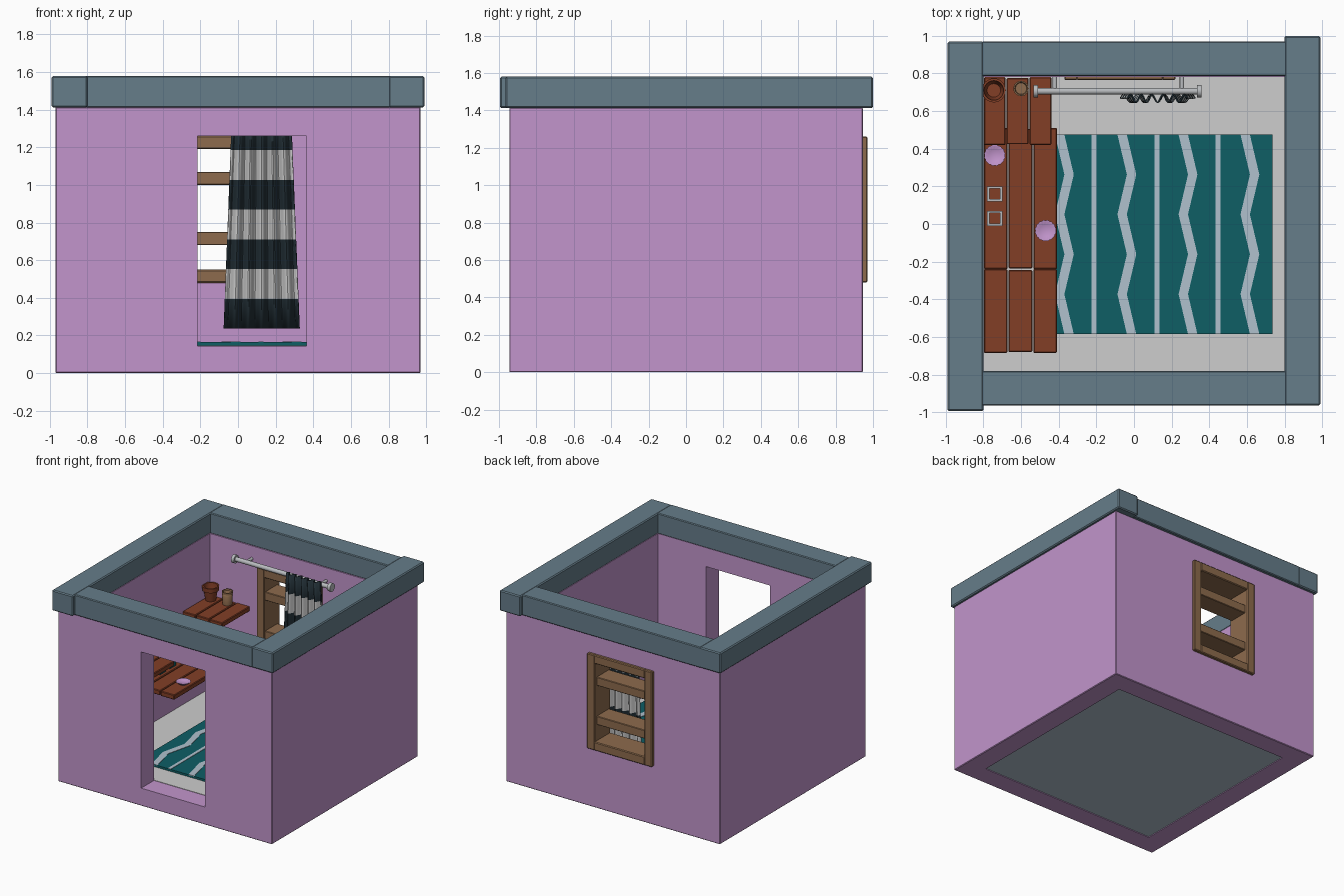
import bpy, bmesh, math
from mathutils import Vector

if "Cube" in bpy.data.objects:
    bpy.data.objects.remove(bpy.data.objects["Cube"])


def mat(name, r, g, b):
    lin = [((c / 255 + 0.055) / 1.055) ** 2.4 if c > 10 else c / 255 / 12.92 for c in (r, g, b)]
    m = bpy.data.materials.new(name)
    m.diffuse_color = (*lin, 1)
    m.use_nodes = True
    m.node_tree.nodes["Principled BSDF"].inputs["Base Color"].default_value = m.diffuse_color
    return m


LILAC = mat("lilac plaster", 194, 149, 204)
SLATE = mat("slate coping", 102, 125, 138)
WHITE = mat("off white", 205, 205, 205)
PALE = mat("pale blue grey", 176, 193, 205)
TEAL = mat("teal", 14, 94, 101)
WOOD = mat("red brown wood", 130, 62, 38)
TAN = mat("tan wood", 141, 107, 77)
DARK = mat("dark navy", 33, 46, 53)
STEEL = mat("rod grey", 184, 187, 190)


def new_obj(name, bm, *mats):
    me = bpy.data.meshes.new(name)
    bmesh.ops.recalc_face_normals(bm, faces=bm.faces)
    bm.to_mesh(me)
    bm.free()
    for m in mats:
        me.materials.append(m)
    ob = bpy.data.objects.new(name, me)
    bpy.context.collection.objects.link(ob)
    return ob


def box(name, x, y, z, m, bevel=0.0):
    bm = bmesh.new()
    bmesh.ops.create_cube(bm, size=1)
    for v in bm.verts:
        v.co = Vector([(a + b) / 2 + c * (b - a) for (a, b), c in zip((x, y, z), v.co)])
    if bevel:
        bmesh.ops.bevel(bm, geom=bm.edges[:], offset=bevel, segments=1, affect='EDGES')
    return new_obj(name, bm, m)


def lathe(name, profile, loc, m, n=24, scallop=0.0):
    """Spin an (r, z) profile round the vertical axis."""
    bm = bmesh.new()
    rings = []
    for r, z in profile:
        rings.append([bm.verts.new((loc[0] + r * (1 + scallop * (i % 2)) * math.cos(math.tau * i / n),
                                    loc[1] + r * (1 + scallop * (i % 2)) * math.sin(math.tau * i / n),
                                    loc[2] + z)) for i in range(n)])
    for a, b in zip(rings, rings[1:]):
        for i in range(n):
            j = (i + 1) % n
            bm.faces.new((a[i], a[j], b[j], b[i]))
    bm.faces.new(rings[0])
    bm.faces.new(rings[-1])
    ob = new_obj(name, bm, m)
    smooth(ob)
    return ob


def smooth(ob):
    bpy.ops.object.select_all(action='DESELECT')
    ob.select_set(True)
    bpy.context.view_layer.objects.active = ob
    bpy.ops.object.shade_smooth_by_angle(angle=math.radians(35))


def cylinder_between(name, a, b, r, m, n=20):
    a, b = Vector(a), Vector(b)
    bm = bmesh.new()
    bmesh.ops.create_cone(bm, cap_ends=True, segments=n, radius1=r, radius2=r, depth=(b - a).length)
    bm.transform((b - a).to_track_quat('Z', 'Y').to_matrix().to_4x4())
    bmesh.ops.translate(bm, verts=bm.verts, vec=(a + b) / 2)
    ob = new_obj(name, bm, m)
    smooth(ob)
    return ob


# walls with room, doorway and window cut out
walls = box("walls", (-.97, .97), (-.945, .945), (0, 1.415), LILAC, .005)
for rng in (((-.80, .80), (-.78, .78), (-.5, 2)),
            ((-.215, .365), (-1.2, -.6), (.145, 1.26)),
            ((-.335, .185), (.6, 1.2), (.515, 1.225))):
    cut = box("cutter", *rng, LILAC)
    cut.hide_render = True
    mod = walls.modifiers.new("cut", 'BOOLEAN')
    mod.object, mod.operation, mod.solver = cut, 'DIFFERENCE', 'EXACT'
    bpy.context.view_layer.objects.active = walls
    bpy.ops.object.modifier_apply(modifier=mod.name)
    bpy.data.objects.remove(cut)

# coping bars along the wall tops
Z = (1.412, 1.58)
box("coping_left", (-.99, -.80), (-.995, .97), Z, SLATE, .008)
box("coping_right", (.80, .99), (-.965, 1.0), Z, SLATE, .008)
box("coping_front", (-.81, .81), (-.965, -.78), Z, SLATE, .006)
box("coping_back", (-.81, .81), (.787, .97), Z, SLATE, .006)

# floor
box("floor_base", (-.80, .80), (-.78, .78), (.006, .10), PALE)
box("floor", (-.80, .80), (-.78, .78), (.10, .148), WHITE)

# window frame with two shelves
Y = (.765, .97)
for i, x in enumerate(((-.37, -.30), (.15, .22))):
    box(f"window_side_{i}", x, Y, (.48, 1.26), TAN, .006)
for i, z in enumerate((.48, 1.19)):
    box(f"window_rail_{i}", (-.305, .155), Y, (z, z + .07), TAN, .006)
for i, z in enumerate((.68, 1.0)):
    box(f"window_shelf_{i}", (-.305, .155), (.78, .94), (z, z + .07), TAN, .004)

# rug with straight and zigzag stripes
box("rug", (-.49, .735), (-.585, .475), (.148, .165), TEAL)
for i, x in enumerate((-.213, .122, .447)):
    box(f"rug_line_{i}", (x - .013, x + .013), (-.585, .475), (.160, .168), PALE)
for k, cx in enumerate((-.37, -.038, .287, .616)):
    bm = bmesh.new()
    prev = None
    for i in range(6):
        x = cx + (.025 if i % 2 else -.025)
        y = .475 - .212 * i
        cur = [bm.verts.new((x + d, y, z)) for d, z in
               ((-.025, .160), (.025, .160), (.025, .168), (-.025, .168))]
        if prev:
            for a in range(4):
                b = (a + 1) % 4
                bm.faces.new((prev[a], prev[b], cur[b], cur[a]))
        else:
            bm.faces.new(cur)
        prev = cur
    bm.faces.new(prev)
    new_obj(f"rug_zigzag_{k}", bm, PALE)


# plank table and two wall shelves
def planks(name, x0, x1, y0, y1, top):
    w = (x1 - x0) / 3
    for i in range(3):
        a = .004 * (i % 2)
        box(f"{name}_plank_{i}", (x0 + w * i + .002, x0 + w * (i + 1) - .004), (y0 + a, y1 - a),
            (top - .04, top), WOOD, .005)


planks("table", -.80, -.405, -.24, .51, .585)
planks("front_shelf", -.80, -.405, -.685, -.24, .865)
planks("back_shelf", -.80, -.435, .42, .78, .915)

# plates
for i, (x, y) in enumerate(((-.74, .365), (-.47, -.035))):
    lathe(f"plate_{i}", [(.03, 0), (.05, .016), (.054, .02), (.047, .02), (.03, .01)],
          (x, y, .585), LILAC, 32, .06)

# open square cups with teal sides and a pale rim
for i, y in enumerate((.16, .03)):
    x = -.74
    for s in (-1, 1):
        for part, z, m in (("side", (.585, .625), TEAL), ("rim", (.625, .645), STEEL)):
            box(f"cup_{i}_{part}_x{s}", (x + s * .034 - .006, x + s * .034 + .006), (y - .04, y + .04), z, m)
            box(f"cup_{i}_{part}_y{s}", (x - .028, x + .028), (y + s * .034 - .006, y + s * .034 + .006), z, m)

# pots on the back shelf
lathe("large_pot", [(.04, 0), (.052, .08), (.062, .08), (.064, .115), (.052, .115), (.048, .06), (.036, .02)],
      (-.745, .71, .915), WOOD)
lathe("small_jar", [(.036, 0), (.04, .075), (.034, .085), (.041, .088), (.041, .105), (.034, .105), (.03, .095)],
      (-.60, .72, .915), TAN)

# curtain rod
RZ, RY = 1.31, .706
cylinder_between("curtain_rod", (-.52, RY, RZ), (.35, RY, RZ), .018, STEEL)
for i, x in enumerate((-.535, .335)):
    cylinder_between(f"rod_end_{i}", (x, RY, RZ), (x + .025, RY, RZ), .033, STEEL)
for i, x in enumerate((-.42, .255)):
    cylinder_between(f"rod_bracket_{i}", (x, RY, RZ), (x, .785, RZ), .012, STEEL, 12)

# pleated curtain in seven stripes
bm = bmesh.new()
N, BANDS, Z0, H = 80, 7, .237, .158
grid = []
for r in range(BANDS + 1):
    t = r / BANDS
    left, right = -.073 + .043 * t, .325 - .045 * t
    grid.append([bm.verts.new((left + (right - left) * c / N,
                               .667 + .02 * math.sin(math.tau * 5.5 * c / N), Z0 + H * r))
                 for c in range(N + 1)])
for r in range(BANDS):
    for c in range(N):
        f = bm.faces.new((grid[r][c], grid[r][c + 1], grid[r + 1][c + 1], grid[r + 1][c]))
        f.material_index = r % 2
curtain = new_obj("curtain", bm, DARK, WHITE)
sol = curtain.modifiers.new("thickness", 'SOLIDIFY')
sol.thickness, sol.offset = .008, 0
smooth(curtain)
